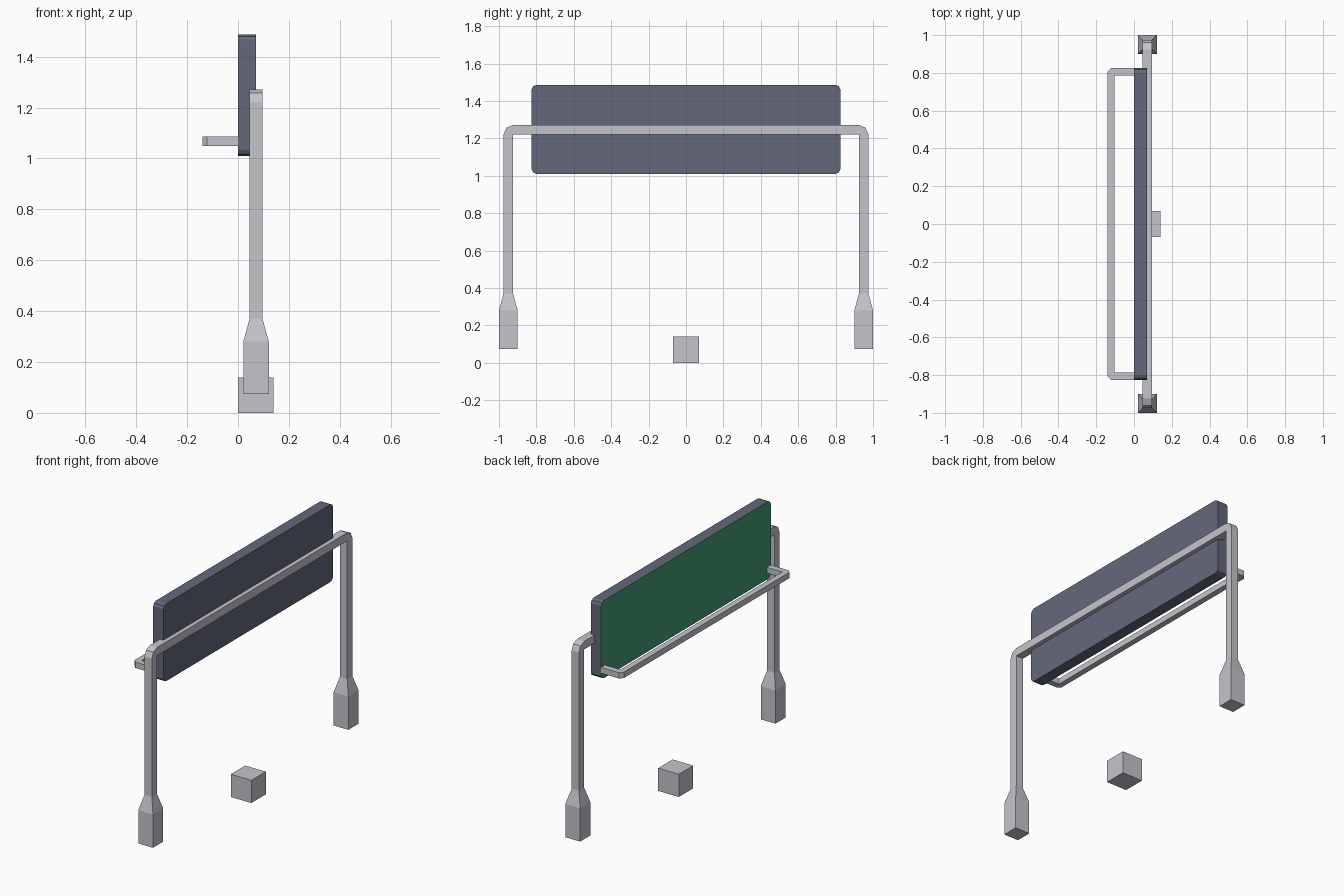
import bpy, bmesh
from mathutils import Vector

if "Cube" in bpy.data.objects:
    bpy.data.objects.remove(bpy.data.objects["Cube"])


def material(name, rgb):
    m = bpy.data.materials.new(name)
    m.diffuse_color = (*rgb, 1)
    m.use_nodes = True
    m.node_tree.nodes["Principled BSDF"].inputs["Base Color"].default_value = m.diffuse_color
    return m


GREY = material("light_grey", (0.56, 0.55, 0.60))
SLATE = material("slate_blue", (0.127, 0.138, 0.195))
GREEN = material("board_green", (0.054, 0.325, 0.165))


def finish(name, bm, *mats):
    bmesh.ops.recalc_face_normals(bm, faces=bm.faces)
    me = bpy.data.meshes.new(name)
    bm.to_mesh(me)
    bm.free()
    for m in mats:
        me.materials.append(m)
    ob = bpy.data.objects.new(name, me)
    bpy.context.collection.objects.link(ob)
    return ob


def prism(points, depth):
    """Extrude a closed outline of 3D points along a depth vector."""
    bm = bmesh.new()
    f = bm.faces.new([bm.verts.new(p) for p in points])
    r = bmesh.ops.extrude_face_region(bm, geom=[f])
    bmesh.ops.translate(bm, vec=Vector(depth),
                        verts=[v for v in r["geom"] if isinstance(v, bmesh.types.BMVert)])
    return bm


def mirrored(half):
    """Complete a symmetric outline from its positive half."""
    return half + [(-a, b) for a, b in reversed(half)]


# Board with clipped corners, green on the writing side
W, Z0, Z1 = 0.825, 1.01, 1.487
half = [(W - 0.026, Z0), (W - 0.008, Z0 + 0.008), (W, Z0 + 0.024),
        (W, Z1 - 0.024), (W - 0.008, Z1 - 0.008), (W - 0.026, Z1)]
bm = prism([(0, y, z) for y, z in mirrored(half)], (0.07, 0, 0))
bm.normal_update()
for f in bm.faces:
    if f.calc_center_median().x < 0.001:
        f.material_index = 1
finish("board", bm, SLATE, GREEN)

# Arched support frame: two posts and a crossbar
half = [(0.925, 1.222), (0.925, 0.37), (0.975, 0.37), (0.975, 1.222),
        (0.96, 1.257), (0.925, 1.272)]
finish("support_frame", prism([(0.046, y, z) for y, z in mirrored(half)], (0.05, 0, 0)), GREY)

# Chalk rail on the writing side
half = [(0.787, 0.002), (0.787, -0.104), (0, -0.104)]
outer = [(0, -0.14), (0.805, -0.14), (0.825, -0.122), (0.825, 0.002)]
inner = half[:2] + [(-y, x) for y, x in reversed(half[:2])]
loop = inner + [(-y, x) for y, x in reversed(outer[1:])] + outer[1:]
finish("chalk_rail", prism([(x, y, 1.05) for y, x in loop], (0, 0, 0.036)), GREY)

# Tapered feet
for side, name in ((-1, "left_foot"), (1, "right_foot")):
    bm = bmesh.new()
    rings = [[bm.verts.new((0.071 + sx * r, side * 0.95 + sy * r, z))
              for sx, sy in ((-1, -1), (1, -1), (1, 1), (-1, 1))]
             for r, z in ((0.05, 0.075), (0.05, 0.28), (0.025, 0.372))]
    for a, b in zip(rings, rings[1:]):
        for i in range(4):
            j = (i + 1) % 4
            bm.faces.new((a[i], a[j], b[j], b[i]))
    bm.faces.new(rings[0])
    bm.faces.new(rings[-1])
    finish(name, bm, GREY)

# Eraser block on the ground
s = 0.07
finish("block", prism([(0, -s, 0), (2 * s, -s, 0), (2 * s, s, 0), (0, s, 0)], (0, 0, 2 * s)), GREY)
